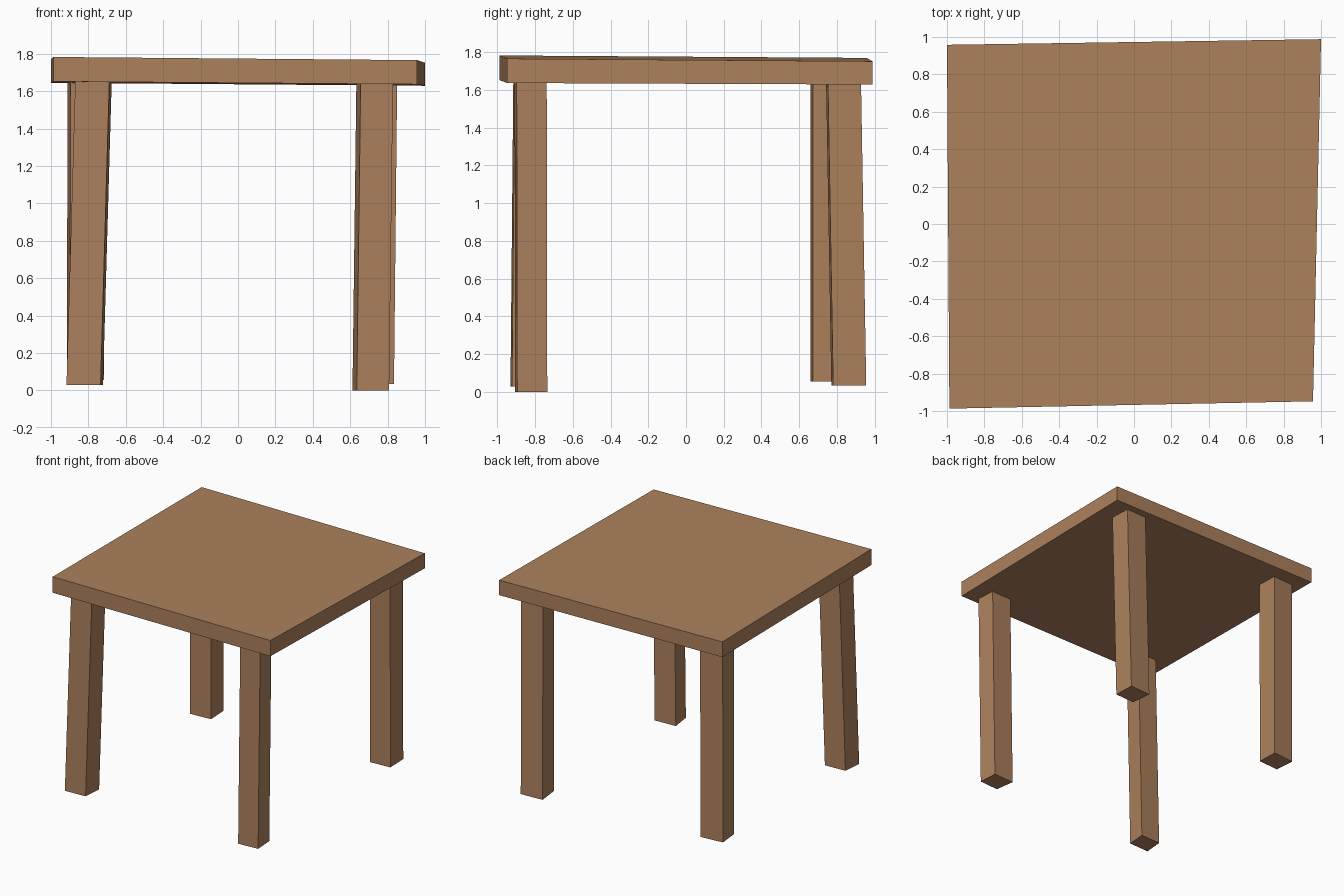
import bpy
import bmesh

if "Cube" in bpy.data.objects:
    bpy.data.objects.remove(bpy.data.objects["Cube"])

wood = bpy.data.materials.new("warm brown wood")
wood.diffuse_color = (0.42, 0.22, 0.11, 1)
wood.use_nodes = True
wood.node_tree.nodes["Principled BSDF"].inputs["Base Color"].default_value = wood.diffuse_color


def prism(name, bottom, top):
    """Six-sided block between two four-cornered rings (front left, front right, back right, back left)."""
    bm = bmesh.new()
    lo = [bm.verts.new(p) for p in bottom]
    hi = [bm.verts.new(p) for p in top]
    bm.faces.new(lo[::-1])
    bm.faces.new(hi)
    for i in range(4):
        j = (i + 1) % 4
        bm.faces.new((lo[i], lo[j], hi[j], hi[i]))
    bmesh.ops.recalc_face_normals(bm, faces=bm.faces)
    mesh = bpy.data.meshes.new(name)
    bm.to_mesh(mesh)
    bm.free()
    mesh.materials.append(wood)
    obj = bpy.data.objects.new(name, mesh)
    bpy.context.collection.objects.link(obj)


# Slightly crooked, gently tilted table top
corners = [(-0.987, -0.987), (0.957, -0.948), (1.0, 0.988), (-1.0, 0.958)]
top_z = [1.783, 1.766, 1.752, 1.770]
bottom_z = [1.652, 1.637, 1.629, 1.645]
prism("table_top",
      [(x, y, z) for (x, y), z in zip(corners, bottom_z)],
      [(x, y, z) for (x, y), z in zip(corners, top_z)])

# Legs: foot height, lean from foot to top, foot outline
legs = {
    "front_left_leg": (0.028, (0.047, 0.015),
                       [(-0.917, -0.930), (-0.735, -0.922), (-0.722, -0.765), (-0.903, -0.772)]),
    "front_right_leg": (0.0, (0.021, -0.003),
                        [(0.635, -0.905), (0.808, -0.894), (0.798, -0.735), (0.612, -0.742)]),
    "back_right_leg": (0.034, (0.017, -0.028),
                       [(0.657, 0.770), (0.834, 0.780), (0.828, 0.955), (0.637, 0.945)]),
    "back_left_leg": (0.056, (0.002, 0.0),
                      [(-0.898, 0.660), (-0.716, 0.672), (-0.722, 0.845), (-0.914, 0.828)]),
}
for name, (foot, (dx, dy), ring) in legs.items():
    prism(name,
          [(x, y, foot) for x, y in ring],
          [(x + dx, y + dy, 1.66) for x, y in ring])
